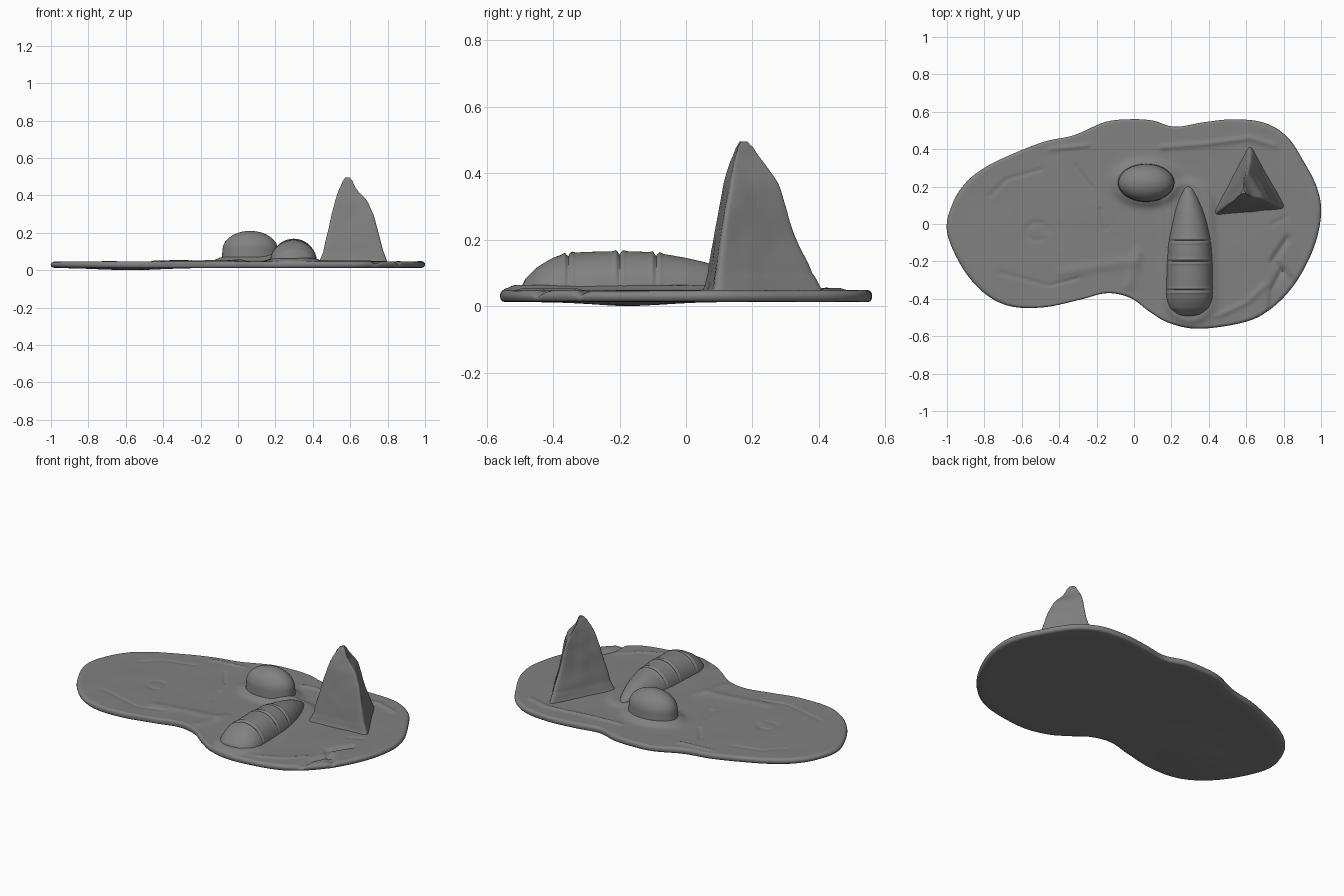
import bpy, bmesh, math
from mathutils import Vector, noise

if "Cube" in bpy.data.objects:
    bpy.data.objects.remove(bpy.data.objects["Cube"])

clay = bpy.data.materials.new("dark_clay")
clay.diffuse_color = (.22, .22, .22, 1)
clay.use_nodes = True
clay.node_tree.nodes["Principled BSDF"].inputs["Base Color"].default_value = clay.diffuse_color


def catmull(p, a, b, n, f):
    return a + 0.5 * f * (b - p + f * (2 * p - 5 * a + 4 * b - n + f * (3 * (a - b) + n - p)))


def lerp_table(rows, t):
    """Smooth interpolation through (t, a, b, ...) rows."""
    if t <= rows[0][0]:
        return rows[0][1:]
    for i in range(len(rows) - 1):
        a, b = rows[i], rows[i + 1]
        if t <= b[0]:
            f = (t - a[0]) / (b[0] - a[0])
            p, n = rows[max(i - 1, 0)], rows[min(i + 2, len(rows) - 1)]
            return [catmull(p[k], a[k], b[k], n[k], f) for k in range(1, len(a))]
    return rows[-1][1:]


def closed_spline(pts, per):
    out, n = [], len(pts)
    for i in range(n):
        q = [pts[(i + k) % n] for k in (-1, 0, 1, 2)]
        for s in range(per):
            out.append(tuple(catmull(q[0][k], q[1][k], q[2][k], q[3][k], s / per) for k in (0, 1)))
    return out


def loft(name, rings, angle=50):
    """Skin closed rings of equal length and cap both ends."""
    bm = bmesh.new()
    vs = [[bm.verts.new(p) for p in r] for r in rings]
    n = len(rings[0])
    for a, b in zip(vs, vs[1:]):
        for i in range(n):
            j = (i + 1) % n
            bm.faces.new((a[i], a[j], b[j], b[i]))
    bm.faces.new(vs[0])
    bm.faces.new(vs[-1])
    bmesh.ops.recalc_face_normals(bm, faces=bm.faces)
    me = bpy.data.meshes.new(name)
    bm.to_mesh(me)
    bm.free()
    me.materials.append(clay)
    ob = bpy.data.objects.new(name, me)
    bpy.context.collection.objects.link(ob)
    bpy.ops.object.select_all(action='DESELECT')
    ob.select_set(True)
    bpy.context.view_layer.objects.active = ob
    bpy.ops.object.shade_smooth_by_angle(angle=math.radians(angle))
    return ob


def seg_dist(x, y, path):
    d = 9
    for (ax, ay), (bx, by) in zip(path, path[1:]):
        ux, uy = bx - ax, by - ay
        f = ((x - ax) * ux + (y - ay) * uy) / (ux * ux + uy * uy)
        f = min(1, max(0, f))
        d = min(d, math.hypot(x - ax - f * ux, y - ay - f * uy))
    return d


def bump(d, w):
    return math.exp(-(d / w) ** 2)


# Clay slab: outline, scratches and raised folds
outline = [(-1, -.04), (-.97, .11), (-.90, .22), (-.80, .30), (-.66, .37), (-.48, .44),
           (-.32, .475), (-.155, .545), (-.02, .56), (.10, .553), (.22, .52), (.38, .545),
           (.54, .56), (.70, .54), (.82, .465), (.91, .33), (.98, .19), (1, .05),
           (.96, -.13), (.86, -.32), (.73, -.455), (.59, -.525), (.35, -.56), (.19, -.53),
           (.085, -.47), (-.02, -.395), (-.145, -.37), (-.29, -.405), (-.48, -.445),
           (-.66, -.44), (-.80, -.37), (-.92, -.23)]
ring_mark = [(-.52 + .055 * math.cos(a * .6), -.04 + .05 * math.sin(a * .6)) for a in range(10)]
cracks = [
    ([(.82, -.08), (.74, -.20), (.79, -.25), (.74, -.35), (.735, -.46)], .015, -.014),
    ([(.79, -.25), (.87, -.33)], .014, -.014),
    ([(-.31, .31), (-.23, .20)], .009, -.005),
    ([(-.18, .08), (-.15, -.03)], .009, -.005),
    ([(.74, .0), (.82, .04)], .009, -.005),
    ([(-.77, .15), (-.68, .24), (-.50, .29)], .010, -.004),
    ([(-.72, -.26), (-.45, -.33), (-.30, -.29)], .010, -.004),
    (ring_mark, .011, -.004),
    ([(.15, .41), (.40, .43), (.62, .46), (.75, .42)], .015, .007),
    ([(.45, -.49), (.60, -.42), (.70, -.33)], .015, .006),
    ([(-.38, -.26), (-.15, -.22), (.0, -.20)], .03, .006),
    ([(.02, -.16), (-.03, -.33)], .03, .006),
    ([(-.45, .40), (-.25, .42)], .012, .006)]
loaf_line = [(.30, -.40), (.29, .10)]


def slab_top(x, y):
    z = .047 + .003 * noise.noise(Vector((x * 5, y * 5, 0)))
    for path, w, h in cracks:
        d = seg_dist(x, y, path)
        if d < 3 * w:
            z += h * bump(d, w)
    egg = math.hypot((x - .065) / .155, (y - .22) / .105)
    z += .025 * bump(max(egg - .9, 0), .3)
    z += .016 * bump(max(seg_dist(x, y, loaf_line) - .11, 0), .03)
    return z


edge = closed_spline(outline, 11)
cx, cy = .1, .03


def slab_ring(s, zf):
    ring = []
    for px, py in edge:
        x, y = cx + (px - cx) * s, cy + (py - cy) * s
        ring.append((x, y, zf(x, y)))
    return ring


def slab_bottom(x, y):
    return .012 - .012 * bump(math.hypot((x + .58) / 1.5, y + .17), .15)


rings = [slab_ring(max(.01, .98 * i / 85), slab_top) for i in range(86)]
for s, f in ((.991, .9), (.998, .72), (1, .5), (.997, .25), (.99, .07)):
    rings.append(slab_ring(s, lambda x, y: f * slab_top(x, y) + (1 - f) * slab_bottom(x, y)))
rings += [slab_ring(s, slab_bottom) for s in (.975, .9, .8, .7, .6, .5, .4, .3, .2, .1, .01)]
loft("clay_slab", rings, 60)

# Egg-shaped mound: a dome on straight, slightly flared sides
rings = []
for i in range(29):
    a = math.pi / 2 * (i - 4) / 24
    if i < 4:
        s, z = 1 + .012 * (4 - i), .108 - .02 * (4 - i)
    else:
        s, z = max(math.cos(a), .01), .108 + .102 * math.sin(a)
    rings.append([(.065 + .148 * s * math.cos(k * math.pi / 32),
                   .22 + .1 * s * math.sin(k * math.pi / 32), z) for k in range(64)])
loft("egg_mound", rings)

# Tapered loaf with three score marks: y, centre x, half width, top z
loaf = [(-.50, .295, .03, .05), (-.485, .295, .07, .08), (-.45, .296, .107, .115),
        (-.40, .297, .124, .145), (-.35, .297, .126, .160), (-.20, .298, .122, .165),
        (-.10, .298, .115, .161), (0, .298, .096, .145), (.07, .295, .077, .128),
        (.14, .292, .052, .102), (.19, .29, .028, .075), (.212, .29, .008, .05)]
rings = []
for i in range(181):
    y = -.50 + .712 * i / 180
    mx, w, top = lerp_table(loaf, y)
    cut = sum(-.07 * bump(y - g, .005) + .025 * bump(abs(y - g) - .012, .006)
              for g in (-.355, -.2, -.09))
    ring = []
    for k in range(33):
        a = math.pi * k / 32
        fade = 1 + cut * math.sin(a)
        ring.append((mx + w * fade * math.cos(a), y,
                     .03 + (top - .03) * fade * math.sin(a) ** .9))
    rings.append(ring)
loft("scored_loaf", rings, 60)

# Three-sided tooth: z, then the x, y of its three corners
tooth = [(.035, .415, .044, .815, .08, .62, .43), (.06, .430, .053, .803, .087, .62, .418),
         (.10, .447, .064, .787, .092, .62, .393), (.20, .470, .080, .760, .105, .617, .342),
         (.30, .493, .098, .730, .12, .612, .308), (.37, .513, .111, .695, .135, .605, .284),
         (.43, .536, .130, .640, .145, .59, .240), (.48, .559, .150, .612, .157, .585, .203),
         (.495, .573, .162, .597, .165, .583, .184)]


def tooth_ring(z):
    c = lerp_table(tooth, z)
    p = [Vector((c[0], c[1])), Vector((c[2], c[3])), Vector((c[4], c[5]))]
    mid = (p[0] + p[1] + p[2]) / 3
    ring = []
    for i in range(3):
        a, b, d = p[i - 1], p[i], p[(i + 1) % 3]
        s, e = b.lerp(a, .09), b.lerp(d, .09)
        for k in range(6):                      # rounded corner
            t = k / 5
            ring.append(s.lerp(b, t).lerp(b.lerp(e, t), t))
        for k in range(1, 12):                  # straight side
            ring.append(e.lerp(d.lerp(b, .09), k / 12))
    out = []
    for v in ring:
        n = noise.noise(Vector((v.x * 14, v.y * 14, z * 12)))
        v = v + (v - mid).normalized() * .003 * n
        out.append((v.x, v.y, z))
    return out


loft("tooth", [tooth_ring(.035 + .46 * i / 50) for i in range(51)], 50)
